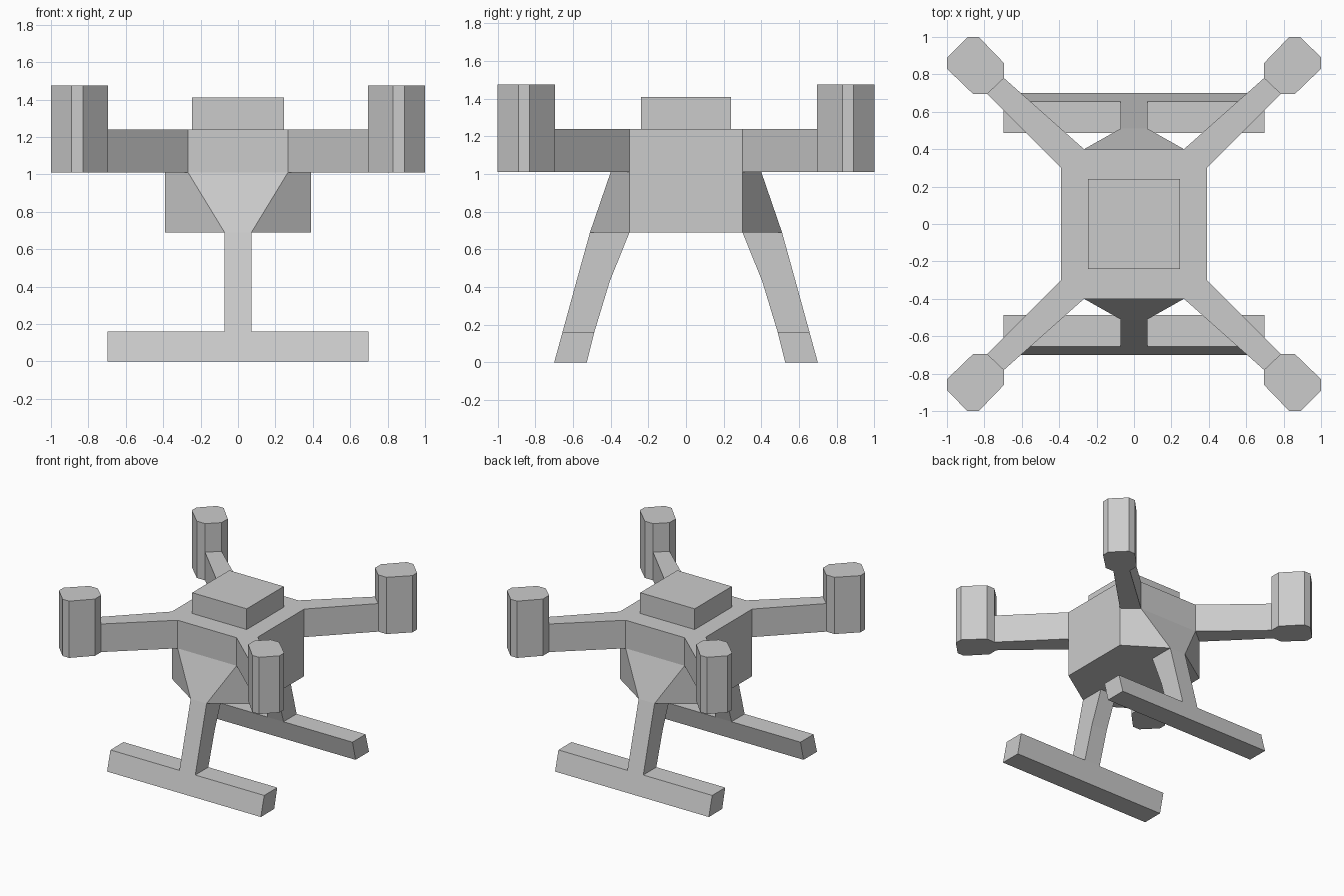
import bpy
import bmesh

cube = bpy.data.objects.get("Cube")
if cube:
    bpy.data.objects.remove(cube, do_unlink=True)

grey = bpy.data.materials.new("grey plastic")
grey.use_nodes = True
colour = (0.6, 0.6, 0.6, 1)
grey.diffuse_color = colour
grey.node_tree.nodes["Principled BSDF"].inputs["Base Color"].default_value = colour


def loft(name, rings):
    """Skin a stack of matching closed rings and cap both ends."""
    bm = bmesh.new()
    loops = [[bm.verts.new(p) for p in ring] for ring in rings]
    n = len(loops[0])
    for a, b in zip(loops, loops[1:]):
        for i in range(n):
            j = (i + 1) % n
            bm.faces.new((a[i], a[j], b[j], b[i]))
    bm.faces.new(loops[0])
    bm.faces.new(loops[-1])
    bmesh.ops.recalc_face_normals(bm, faces=bm.faces)
    mesh = bpy.data.meshes.new(name)
    bm.to_mesh(mesh)
    bm.free()
    mesh.materials.append(grey)
    obj = bpy.data.objects.new(name, mesh)
    bpy.context.collection.objects.link(obj)
    return obj


def at_height(outline, z):
    return [(x, y, z) for x, y in outline]


def rect(x, y0, y1, z):
    return at_height([(-x, y0), (x, y0), (x, y1), (-x, y1)], z)


def octagon(side, end, z):
    """Octagon mirrored in x and y from its two corners in one quadrant."""
    (a, b), (c, d) = side, end
    return at_height([(a, -b), (a, b), (c, d), (-c, d),
                      (-a, b), (-a, -b), (-c, -d), (c, -d)], z)


# Body: upright upper hull, lower hull drawn out into the leg roots
side, end, root = (0.39, 0.30), (0.267, 0.40), (0.072, 0.51)
loft("body", [octagon(side, root, 0.69),
              octagon(side, end, 1.01),
              octagon(side, end, 1.24)])

# Raised top cover
loft("top_cover", [rect(0.247, -0.24, 0.24, z) for z in (1.24, 1.41)])

# Diagonal arms and motor pods
arm = [side, (0.785, 0.695), (0.695, 0.78), end]
pod = [(0.695, 0.78), (0.695, 0.865), (0.835, 1.0), (0.885, 1.0),
       (1.0, 0.89), (1.0, 0.83), (0.86, 0.695), (0.785, 0.695)]
# the pod outline is symmetric about the arm's diagonal
pod[1], pod[2], pod[3] = (0.695, 0.86), (0.83, 1.0), (0.89, 1.0)
pod[4], pod[5], pod[6] = (1.0, 0.89), (1.0, 0.83), (0.86, 0.695)

for fy, depth in ((-1, "front"), (1, "back")):
    for fx, hand in ((-1, "right"), (1, "left")):
        for part, outline, top in (("arm", arm, 1.24), ("motor_pod", pod, 1.475)):
            flipped = [(fx * x, fy * y) for x, y in outline]
            loft(f"{depth}_{hand}_{part}",
                 [at_height(flipped, z) for z in (1.01, top)])

    # Splayed leg standing on a slanted skid
    loft(f"{depth}_leg", [rect(0.072, fy * inner, fy * outer, z)
                          for inner, outer, z in ((0.30, 0.51, 0.69),
                                                  (0.405, 0.582, 0.43),
                                                  (0.487, 0.656, 0.16))])
    loft(f"{depth}_skid", [rect(0.697, fy * 0.487, fy * 0.656, 0.16),
                           rect(0.697, fy * 0.527, fy * 0.70, 0)])
